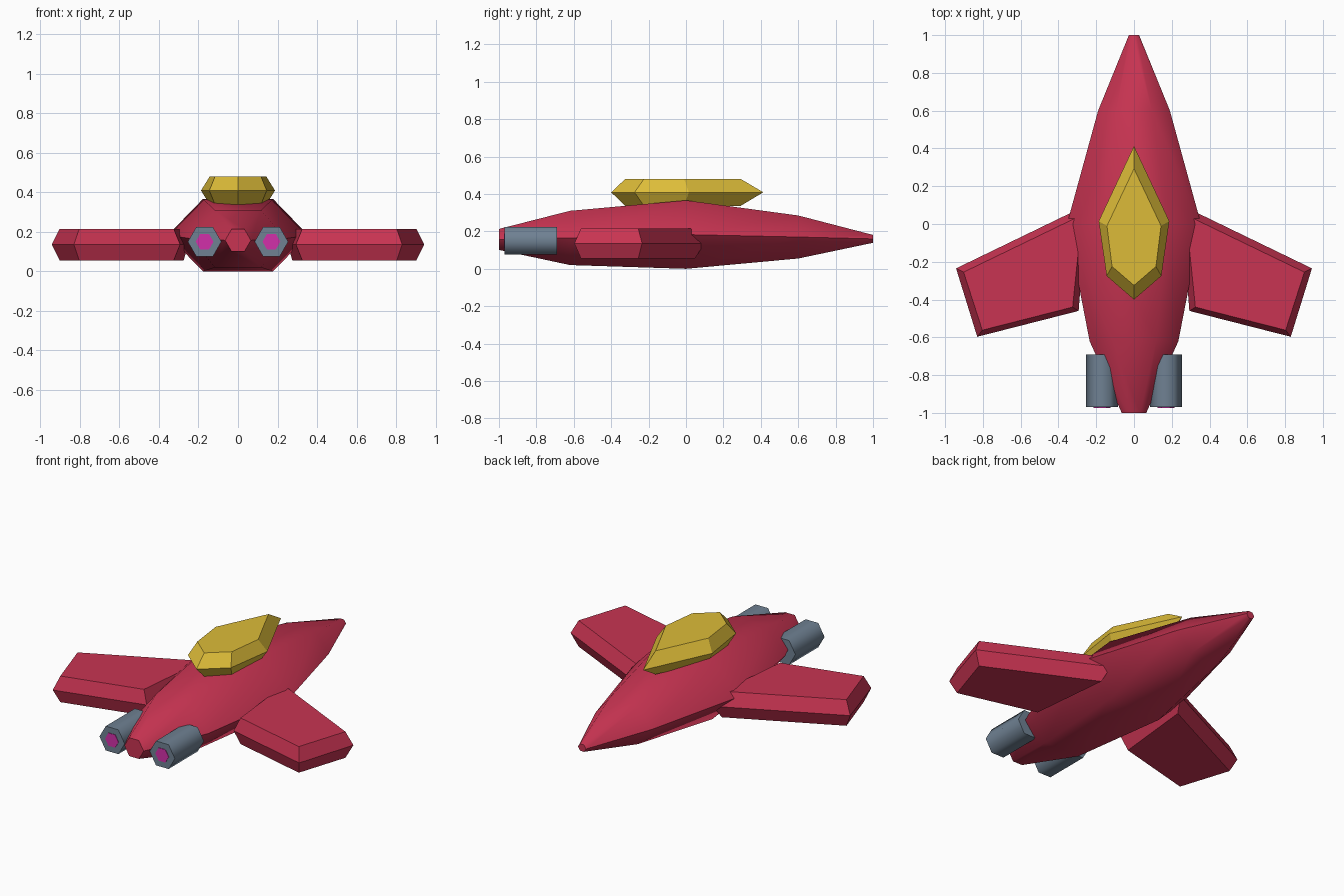
import bpy, bmesh, math

if "Cube" in bpy.data.objects:
    bpy.data.objects.remove(bpy.data.objects["Cube"])


def material(name, rgb):
    m = bpy.data.materials.new(name)
    m.diffuse_color = (*rgb, 1)
    m.use_nodes = True
    m.node_tree.nodes["Principled BSDF"].inputs["Base Color"].default_value = m.diffuse_color
    return m


RED = material("red", (0.58, 0.034, 0.084))
YELLOW = material("yellow", (0.72, 0.50, 0.04))
STEEL = material("steel", (0.16, 0.22, 0.29))
PINK = material("pink", (0.65, 0.03, 0.40))


def loft(name, rings, mat, smooth=False):
    """Skin a list of equal-length point rings and cap both ends."""
    bm = bmesh.new()
    loops = [[bm.verts.new(p) for p in ring] for ring in rings]
    n = len(loops[0])
    for a, b in zip(loops, loops[1:]):
        for i in range(n):
            j = (i + 1) % n
            bm.faces.new((a[i], a[j], b[j], b[i]))
    bm.faces.new(loops[0])
    bm.faces.new(loops[-1])
    bmesh.ops.recalc_face_normals(bm, faces=bm.faces)
    me = bpy.data.meshes.new(name)
    bm.to_mesh(me)
    bm.free()
    me.materials.append(mat)
    if smooth:
        me.polygons.foreach_set("use_smooth", [True] * len(me.polygons))
        me.set_sharp_from_angle(angle=math.radians(65))
    ob = bpy.data.objects.new(name, me)
    bpy.context.collection.objects.link(ob)
    return ob


def hexagon(y, rx, hh, cz, cx=0):
    """Flat-topped hexagon across the y axis: half width rx, half height hh."""
    return [(cx + rx * math.cos(i * math.pi / 3), y,
             cz + hh * math.sin(i * math.pi / 3) / math.sin(math.pi / 3))
            for i in range(6)]


def bevelled_slab(name, outer, inner, zs, mat):
    """Slab with a wide middle outline and a smaller top and bottom outline."""
    lo, mid, hi = zs
    return loft(name, [[(x, y, z) for x, y in pts]
                       for pts, z in ((inner, lo), (outer, mid), (inner, hi))], mat)


# Fuselage: y, half width, half height, centre height
sections = [(-1, 0.065, 0.056, 0.157), (-0.62, 0.235, 0.145, 0.165),
            (0, 0.355, 0.183, 0.183), (0.6, 0.19, 0.115, 0.17),
            (1, 0.027, 0.021, 0.16)]
loft("fuselage", [hexagon(*s) for s in sections], RED, smooth=True)

# Canopy
half_outer = [(0, 0.413), (0.187, 0.015), (0.145, -0.275), (0, -0.40)]
half_inner = [(0, 0.293), (0.143, -0.01), (0.116, -0.225), (0, -0.325)]


def mirrored(half):
    return half + [(-x, y) for x, y in half[-2:0:-1]]


bevelled_slab("canopy", mirrored(half_outer), mirrored(half_inner),
              (0.337, 0.409, 0.48), YELLOW)

# Wings and engines, one per side
wing_outer = [(0.25, 0.10), (0.942, -0.235), (0.83, -0.597), (0.293, -0.46)]
wing_inner = [(0.275, 0.048), (0.902, -0.255), (0.803, -0.562), (0.325, -0.44)]
for side, s in (("left", -1), ("right", 1)):
    bevelled_slab(side + "_wing", [(s * x, y) for x, y in wing_outer],
                  [(s * x, y) for x, y in wing_inner],
                  (0.056, 0.136, 0.215), RED)
    loft(side + "_engine", [hexagon(y, 0.085, 0.074, 0.15, s * 0.169)
                            for y in (-0.97, -0.69)], STEEL, smooth=True)
    loft(side + "_exhaust_glow", [hexagon(y, 0.045, 0.039, 0.15, s * 0.169)
                                  for y in (-0.973, -0.95)], PINK)
